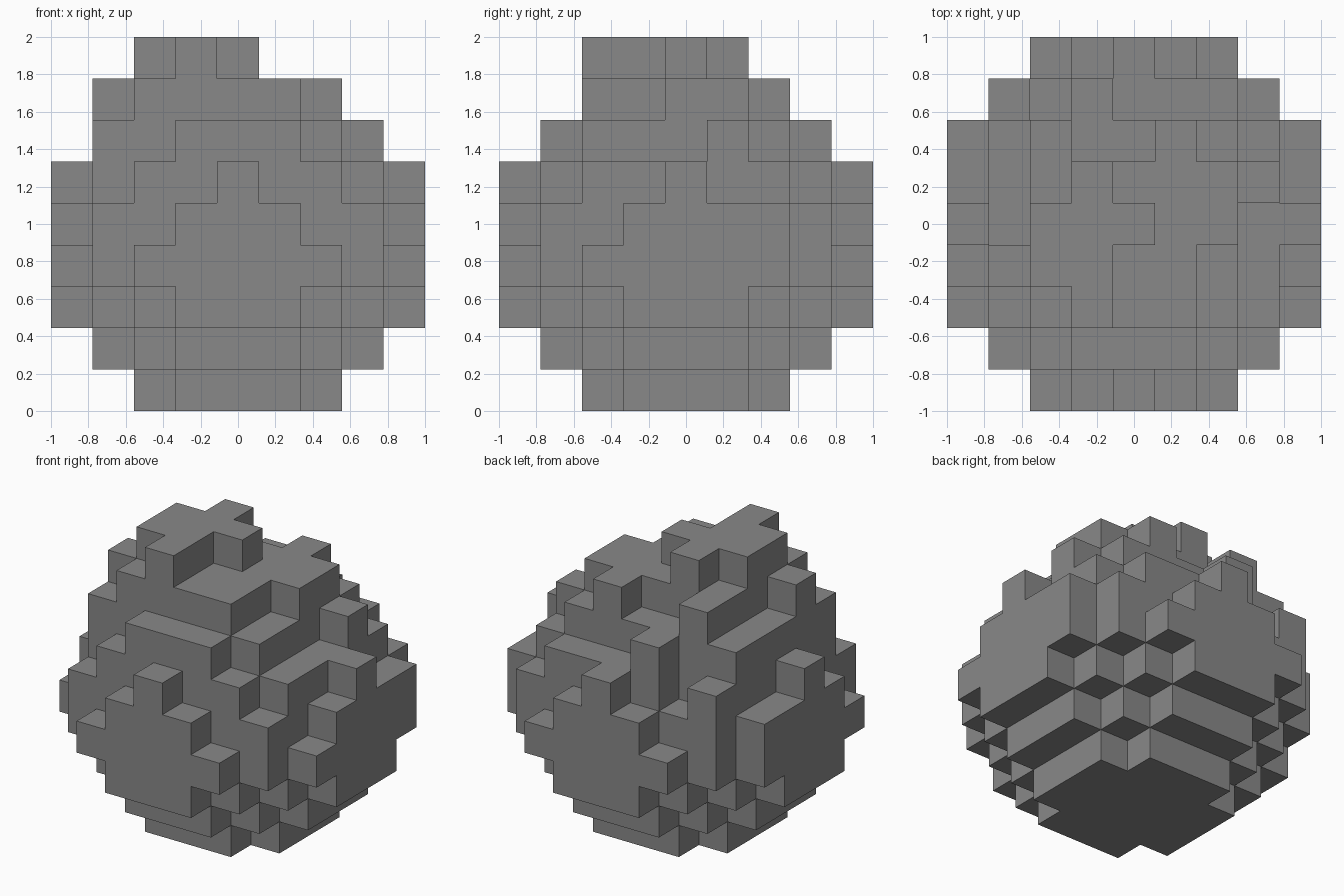
import bpy, bmesh
from mathutils import Vector

default = bpy.data.objects.get("Cube")
if default:
    bpy.data.objects.remove(default, do_unlink=True)

N = 9
CELL = 2 / N
MID = N // 2
REACH = 21   # squared radius of the ball, in cells

# Column heights in cells, one row per step from front to back
HEIGHTS = [
    "..45654..",
    ".5677765.",
    "478988764",
    "589988765",
    "679998866",
    "578988875",
    "578778765",
    ".6576665.",
    "..45654..",
]
HEIGHTS[4] = "6" + HEIGHTS[4][1:]


def filled(x, y, z):
    """Rounded ball below, chipped column tops above."""
    if not all(0 <= v < N for v in (x, y, z)):
        return False
    top = HEIGHTS[y][x]
    if top == "." or z >= int(top):
        return False
    return z >= MID or (x - MID) ** 2 + (y - MID) ** 2 + (z - MID) ** 2 <= REACH


def add_side(bm, cell, axis, sign):
    """One outward square on the given side of a cell."""
    normal = Vector((0, 0, 0))
    normal[axis] = sign
    u = Vector((0, 0, 0))
    u[(axis + 1) % 3] = 1
    v = normal.cross(u)
    centre = Vector(cell) - Vector((MID, MID, -0.5)) + normal / 2
    corners = [centre + (a * u + b * v) / 2
               for a, b in ((-1, -1), (1, -1), (1, 1), (-1, 1))]
    bm.faces.new([bm.verts.new(c * CELL) for c in corners])


# Only the exposed sides of the blocks are made
bm = bmesh.new()
for x in range(N):
    for y in range(N):
        for z in range(N):
            if not filled(x, y, z):
                continue
            for axis in range(3):
                for sign in (-1, 1):
                    near = [x, y, z]
                    near[axis] += sign
                    if not filled(*near):
                        add_side(bm, (x, y, z), axis, sign)
bmesh.ops.remove_doubles(bm, verts=bm.verts, dist=CELL / 100)

mesh = bpy.data.meshes.new("blocky_boulder")
bm.to_mesh(mesh)
bm.free()
boulder = bpy.data.objects.new("blocky_boulder", mesh)
bpy.context.collection.objects.link(boulder)

# Stone colour
stone = bpy.data.materials.new("stone_grey")
stone.use_nodes = True
grey = (0.25, 0.25, 0.25, 1)
stone.diffuse_color = grey
stone.node_tree.nodes["Principled BSDF"].inputs["Base Color"].default_value = grey
mesh.materials.append(stone)
